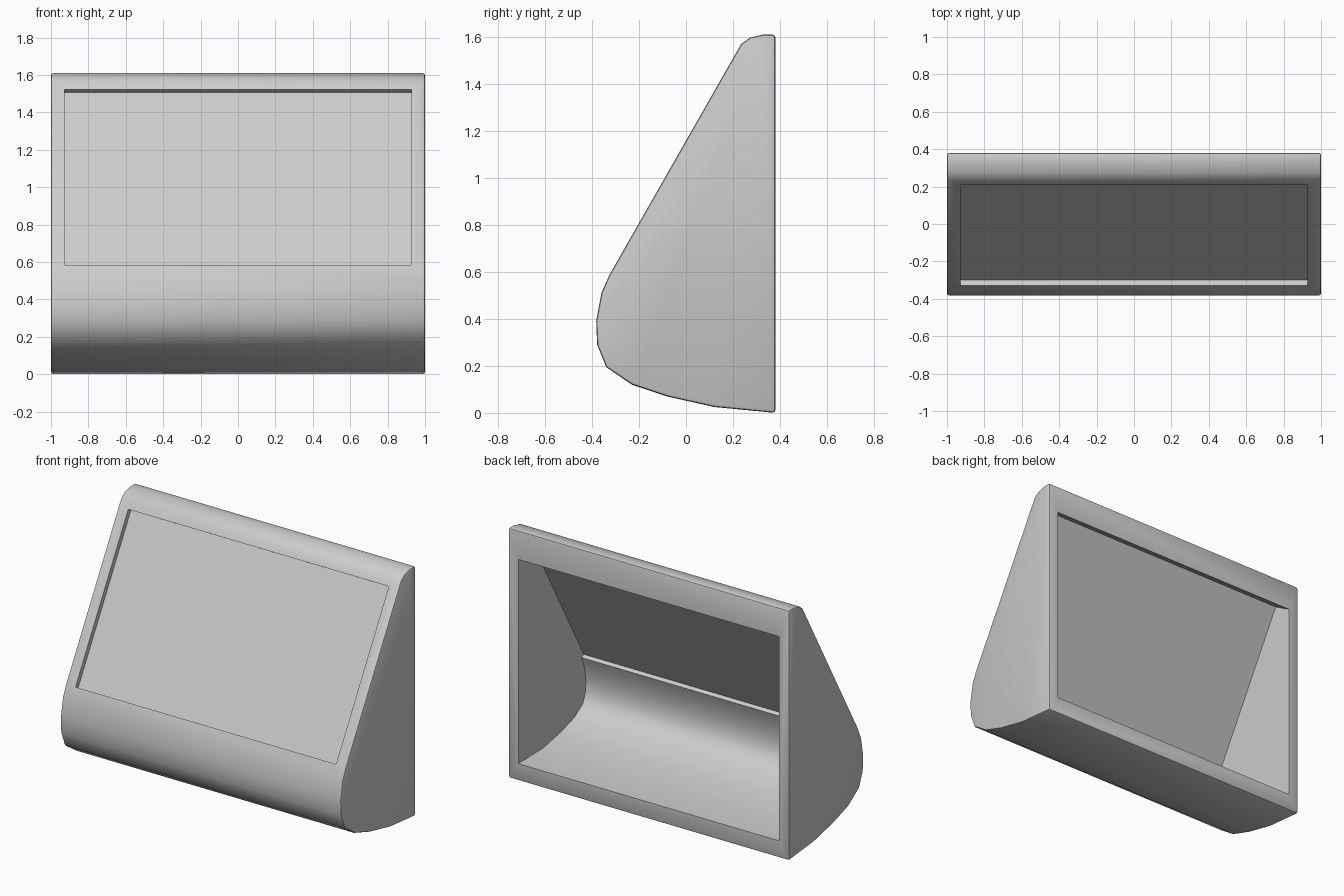
import bpy, bmesh
from mathutils import Vector

if "Cube" in bpy.data.objects:
    bpy.data.objects.remove(bpy.data.objects["Cube"])


def prism(name, profile, half_width, bevel=0.0):
    """Extrude a (y, z) profile symmetrically along x."""
    bm = bmesh.new()
    face = bm.faces.new([bm.verts.new((-half_width, y, z)) for y, z in profile])
    ext = bmesh.ops.extrude_face_region(bm, geom=[face])["geom"]
    bmesh.ops.translate(bm, vec=(2 * half_width, 0, 0),
                        verts=[g for g in ext if isinstance(g, bmesh.types.BMVert)])
    bmesh.ops.recalc_face_normals(bm, faces=bm.faces)
    if bevel:
        back = max(p[0] for p in profile)
        edges = [e for e in bm.edges
                 if abs(e.verts[0].co.x - e.verts[1].co.x) < 1e-5
                 or all(abs(v.co.y - back) < 1e-5 for v in e.verts)]
        bmesh.ops.bevel(bm, geom=edges, offset=bevel, segments=2,
                        profile=0.5, affect='EDGES')
    mesh = bpy.data.meshes.new(name)
    bm.to_mesh(mesh)
    bm.free()
    obj = bpy.data.objects.new(name, mesh)
    bpy.context.collection.objects.link(obj)
    return obj


def smooth(obj, angle):
    bpy.ops.object.select_all(action='DESELECT')
    obj.select_set(True)
    bpy.context.view_layer.objects.active = obj
    bpy.ops.object.shade_smooth_by_angle(angle=angle)


# Window frame directions in the (y, z) plane
low, high = Vector((-0.325, 0.582)), Vector((0.212, 1.521))
along = (high - low).normalized()
inward = Vector((along.y, -along.x))

# Wedge housing with rounded belly
outer = [(0.38, 0.0), (0.12, 0.025), (-0.08, 0.07), (-0.23, 0.12),
         (-0.34, 0.195), (-0.378, 0.29), (-0.382, 0.39), (-0.36, 0.51),
         (-0.327, 0.585), (0.235, 1.57), (0.272, 1.596), (0.33, 1.61), (0.38, 1.609)]
housing = prism("housing", outer, 1.0, bevel=0.012)

# Cavity and sloped window, cut in one pass
belly = [(0.38, 0.11), (0.13, 0.115), (-0.05, 0.148), (-0.19, 0.19),
         (-0.275, 0.245), (-0.302, 0.31), (-0.307, 0.385), (-0.29, 0.48)]
roof_z = high.y + inward.y * (0.38 - high.x) / inward.x
cavity = ([(0.5, 0.11)] + belly
          + [tuple(low + inward * 0.07), tuple(low - inward * 0.1),
             tuple(high - inward * 0.1), (0.38, roof_z), (0.5, roof_z)])
cutter = prism("cavity_cutter", cavity, 0.928)
cutter.hide_render = True

cut = housing.modifiers.new("cavity", 'BOOLEAN')
cut.operation = 'DIFFERENCE'
cut.solver = 'EXACT'
cut.object = cutter
bpy.context.view_layer.objects.active = housing
bpy.ops.object.modifier_apply(modifier=cut.name)
bpy.data.objects.remove(cutter, do_unlink=True)
smooth(housing, 0.7)

# Flat front panel recessed in the window
panel = prism("front_panel",
              [tuple(low + inward * 0.028), tuple(high + inward * 0.028),
               tuple(high + inward * 0.045), tuple(low + inward * 0.045)], 0.928)
